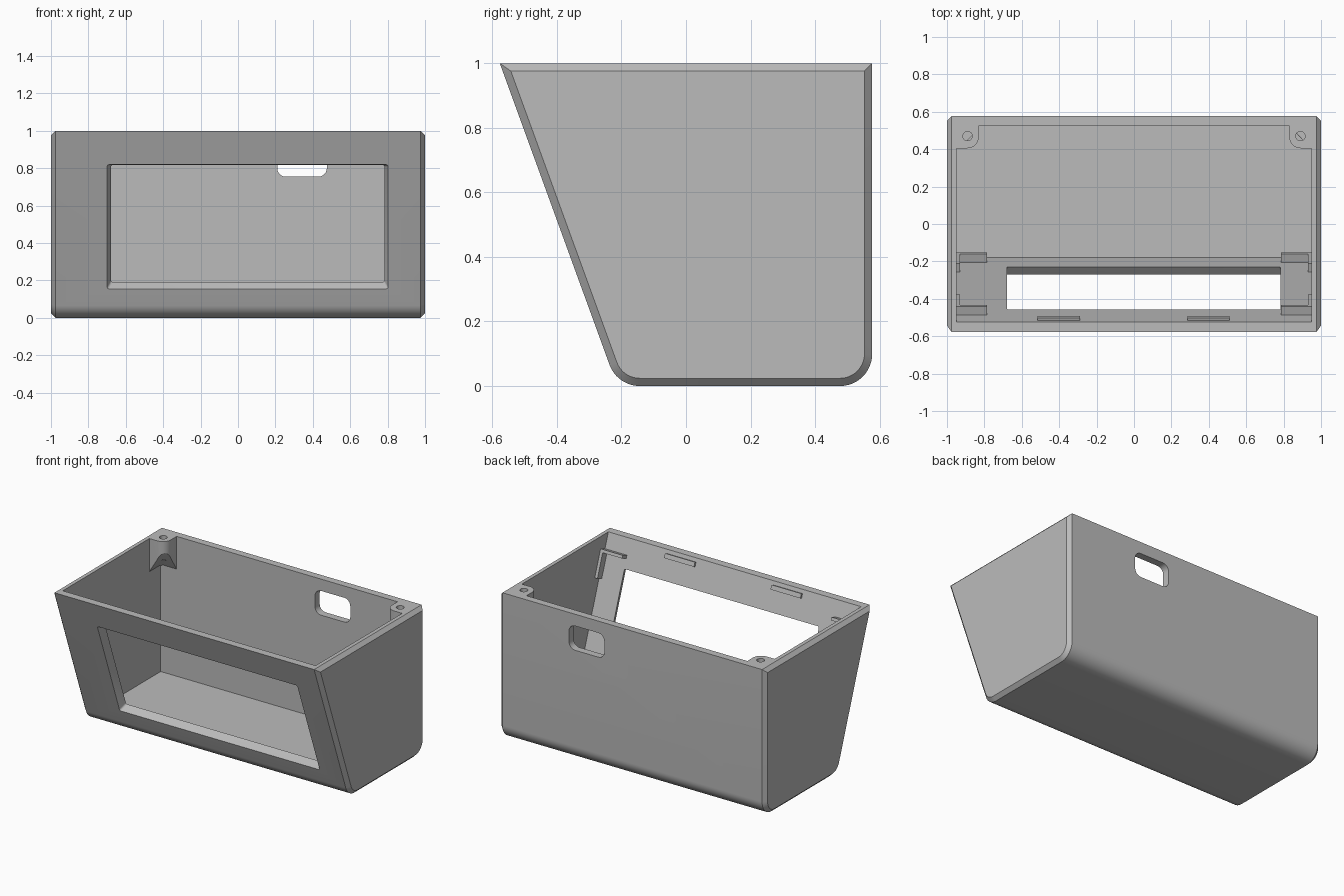
import bpy
import bmesh
from math import sin, cos, tan, pi, radians
from mathutils import Vector

cube = bpy.data.objects.get("Cube")
if cube:
    bpy.data.objects.remove(cube, do_unlink=True)

TILT = radians(20)      # lean of the front wall
HALF_Y = 0.577
FOOT_Y = -HALF_Y + tan(TILT)
WALL = 0.05

grey = bpy.data.materials.new("plain_grey")
grey.use_nodes = True
grey.diffuse_color = (0.5, 0.5, 0.5, 1)
grey.node_tree.nodes["Principled BSDF"].inputs["Base Color"].default_value = (0.5, 0.5, 0.5, 1)


def loft(name, rings):
    """Skin a solid through rings of equal point count."""
    bm = bmesh.new()
    loops = [[bm.verts.new(p) for p in ring] for ring in rings]
    n = len(loops[0])
    for a, b in zip(loops, loops[1:]):
        for i in range(n):
            j = (i + 1) % n
            bm.faces.new((a[i], a[j], b[j], b[i]))
    bm.faces.new(loops[0])
    bm.faces.new(loops[-1])
    bmesh.ops.recalc_face_normals(bm, faces=bm.faces)
    mesh = bpy.data.meshes.new(name)
    bm.to_mesh(mesh)
    bm.free()
    mesh.materials.append(grey)
    obj = bpy.data.objects.new(name, mesh)
    bpy.context.collection.objects.link(obj)
    return obj


def combine(target, other, operation):
    other.hide_render = True
    mod = target.modifiers.new("combine", 'BOOLEAN')
    mod.operation = operation
    mod.solver = 'EXACT'
    mod.object = other
    bpy.context.view_layer.objects.active = target
    bpy.ops.object.modifier_apply(modifier=mod.name)
    bpy.data.objects.remove(other, do_unlink=True)


def fillet(corner, before, after, radius, steps=12):
    """Points of an arc rounding one polygon corner."""
    c = Vector(corner)
    a = (Vector(before) - c).normalized()
    b = (Vector(after) - c).normalized()
    half = a.angle(b) / 2
    centre = c + (a + b).normalized() * radius / sin(half)
    start = c + a * radius / tan(half) - centre
    end = c + b * radius / tan(half) - centre
    sweep = pi - 2 * half
    return [centre + (start * sin(sweep * (1 - i / steps)) + end * sin(sweep * i / steps)) / sin(sweep)
            for i in range(steps + 1)]


def side_profile(inset, top, radius=0):
    """Case outline in (y, z), moved inward by inset."""
    def front(z):
        return FOOT_Y - z * tan(TILT) + inset / cos(TILT)
    back = HALF_Y - inset
    tf, bf = (front(top), top), (front(inset), inset)
    bb, tb = (back, inset), (back, top)
    if not radius:
        return [tf, bf, bb, tb]
    return [tf, *fillet(bf, tf, bb, radius), *fillet(bb, bf, tb, radius), tb]


def rounded_rect(a0, a1, b0, b1, r, steps=6):
    pts = [(a0, b0), (a1, b0), (a1, b1), (a0, b1)]
    return [p for i in range(4) for p in fillet(pts[i], pts[i - 1], pts[(i + 1) % 4], r, steps)]


def on_front(u, v, w):
    """Front wall frame: u across, v up the slope, w inward."""
    return (u, FOOT_Y - v * sin(TILT) + w * cos(TILT), v * cos(TILT) + w * sin(TILT))


def front_block(name, u0, u1, v0, v1, w0, w1):
    ring = [(u0, v0), (u1, v0), (u1, v1), (u0, v1)]
    return loft(name, [[on_front(u, v, w) for u, v in ring] for w in (w0, w1)])


# Outer case with chamfered ends
CH = 0.024
outer = side_profile(0, 1, 0.1)
end = side_profile(CH, 1 - CH, 0.1 - CH)
case = loft("case", [[(x, *p) for p in ring] for x, ring in
                     ((-1, end), (CH - 1, outer), (1 - CH, outer), (1, end))])

# Open cavity
cavity = side_profile(WALL, 1.2)
combine(case, loft("cavity_cutter", [[(x, *p) for p in cavity] for x in (-0.95, 0.95)]), 'DIFFERENCE')

# Screw posts in the back corners, tapering into the walls below
for side in (-1, 1):
    x0, x1, y0, y1 = 0.83, 0.965, 0.405, 0.545
    plan = [(x1, y0), (x1, y1), (x0, y1)]
    plan += [tuple(p) for p in fillet((x0, y0), (x0, y1), (x1, y0), 0.06, 8)]

    def underside(x, y):
        reach = ((0.89 - x) + (0.47 - y)) / 2 ** 0.5
        return 0.75 + 2.7 * max(0, reach)
    post = loft("screw_post", [[(side * x, y, underside(x, y)) for x, y in plan],
                               [(side * x, y, 1) for x, y in plan]])
    combine(case, post, 'UNION')
    circle = [(side * 0.89 + 0.025 * cos(i * pi / 12), 0.47 + 0.025 * sin(i * pi / 12)) for i in range(24)]
    combine(case, loft("screw_cutter", [[(x, y, z) for x, y in circle] for z in (0.85, 1.1)]), 'DIFFERENCE')

# Screen window, narrowing inward
rings = []
for w in (-0.02, 0.08):
    s = 0.4 * w
    rect = rounded_rect(-0.70 + s, 0.803 - s, 0.165 + s, 0.872 - s, 0.012, 4)
    rings.append([on_front(u, v, w) for u, v in rect])
combine(case, loft("window_cutter", rings), 'DIFFERENCE')

# Cable opening in the back wall
port = rounded_rect(0.21, 0.475, 0.755, 0.92, 0.045)
combine(case, loft("port_cutter", [[(x, y, z) for x, z in port] for y in (0.5, 0.62)]), 'DIFFERENCE')

# Corner brackets that hold the screen
parts = [case]
for side, label in ((1, "left"), (-1, "right")):
    for level, v_arm, v_post in (("upper", (0.919, 0.939), (0.755, 0.93)),
                                 ("lower", (0.098, 0.118), (0.107, 0.266))):
        name = f"{label}_{level}_bracket"
        arm = front_block(name, side * 0.785, side * 0.96, *v_arm, 0.03, 0.1)
        upright = front_block(name + "_upright", side * 0.93, side * 0.96, *v_post, 0.03, 0.1)
        combine(arm, upright, 'UNION')
        parts.append(arm)

# Snap ribs under the front rim
for label, x0 in (("left", 0.285), ("right", -0.515)):
    parts.append(front_block(f"{label}_snap_rib", x0, x0 + 0.225, 0.99, 1.02, 0.03, 0.063))

# Smooth the rounded corners, keep other edges sharp
for obj in parts:
    bpy.ops.object.select_all(action='DESELECT')
    obj.select_set(True)
    bpy.context.view_layer.objects.active = obj
    bpy.ops.object.shade_smooth_by_angle(angle=radians(25))
